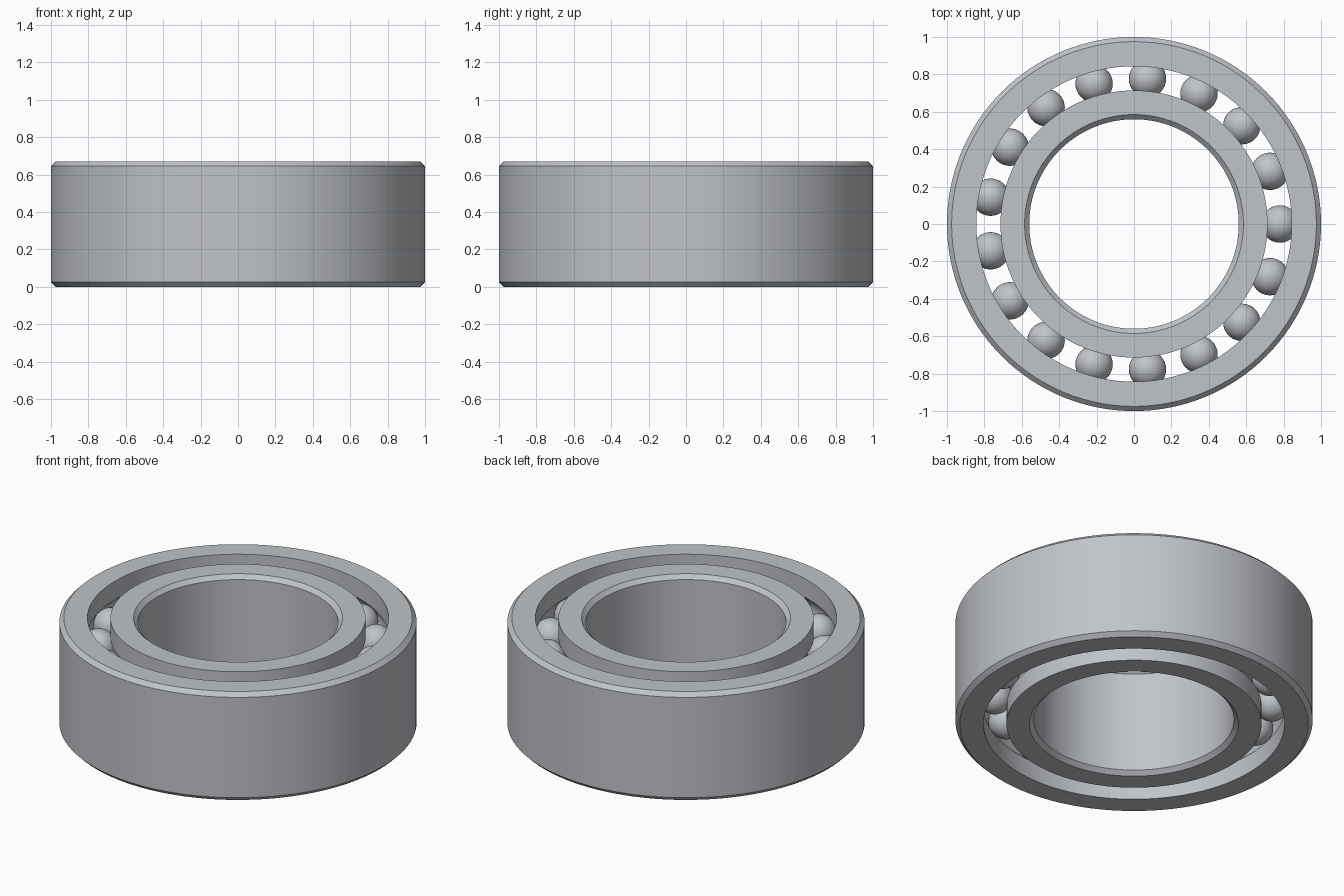
import bpy
import bmesh
from math import sin, cos, pi, acos
from mathutils import Matrix, Vector

if "Cube" in bpy.data.objects:
    bpy.data.objects.remove(bpy.data.objects["Cube"], do_unlink=True)

HEIGHT = 0.67
CHAMFER = 0.025
PITCH = 0.78            # radius of the ball circle
BALL_R = 0.1
GROOVE_R = 0.102
ROWS = (0.195, HEIGHT - 0.195)
BALLS = 17
SEGMENTS = 128

steel = bpy.data.materials.new("light steel")
steel.use_nodes = True
colour = (0.53, 0.55, 0.58, 1)
steel.diffuse_color = colour
steel.node_tree.nodes["Principled BSDF"].inputs["Base Color"].default_value = colour


def finish(bm, name):
    """Turn a bmesh into a smooth steel object."""
    mesh = bpy.data.meshes.new(name)
    bmesh.ops.recalc_face_normals(bm, faces=bm.faces)
    bm.to_mesh(mesh)
    bm.free()
    mesh.materials.append(steel)
    obj = bpy.data.objects.new(name, mesh)
    bpy.context.collection.objects.link(obj)
    bpy.ops.object.select_all(action='DESELECT')
    obj.select_set(True)
    bpy.context.view_layer.objects.active = obj
    bpy.ops.object.shade_smooth_by_angle(angle=pi / 6)
    return obj


def race(name, plain, shoulder):
    """Ring with a chamfered plain wall and two ball grooves in the other wall."""
    into = 1 if plain > shoulder else -1
    edge = plain - into * CHAMFER
    points = [(edge, 0), (plain, CHAMFER), (plain, HEIGHT - CHAMFER),
              (edge, HEIGHT), (shoulder, HEIGHT)]
    half = acos(abs(shoulder - PITCH) / GROOVE_R)
    steps = 12
    for z in reversed(ROWS):
        for i in range(steps + 1):
            a = half - 2 * half * i / steps
            points.append((PITCH + into * GROOVE_R * cos(a), z + GROOVE_R * sin(a)))
    points.append((shoulder, 0))

    bm = bmesh.new()
    verts = [bm.verts.new((r, 0, z)) for r, z in points]
    edges = [bm.edges.new((v, verts[i - 1])) for i, v in enumerate(verts)]
    bmesh.ops.spin(bm, geom=verts + edges, cent=(0, 0, 0), axis=(0, 0, 1),
                   angle=2 * pi, steps=SEGMENTS, use_merge=True)
    bmesh.ops.remove_doubles(bm, verts=bm.verts, dist=0.0001)
    return finish(bm, name)


# Outer and inner rings
race("outer_ring", 1.0, 0.843)
race("inner_ring", 0.56, 0.714)

# Two rows of balls
for row, z in zip(("lower", "upper"), ROWS):
    bm = bmesh.new()
    for i in range(BALLS):
        a = 2 * pi * i / BALLS
        place = Matrix.Translation(Vector((PITCH * cos(a), PITCH * sin(a), z)))
        bmesh.ops.create_uvsphere(bm, u_segments=32, v_segments=20,
                                  radius=BALL_R, matrix=place)
    finish(bm, row + "_balls")
